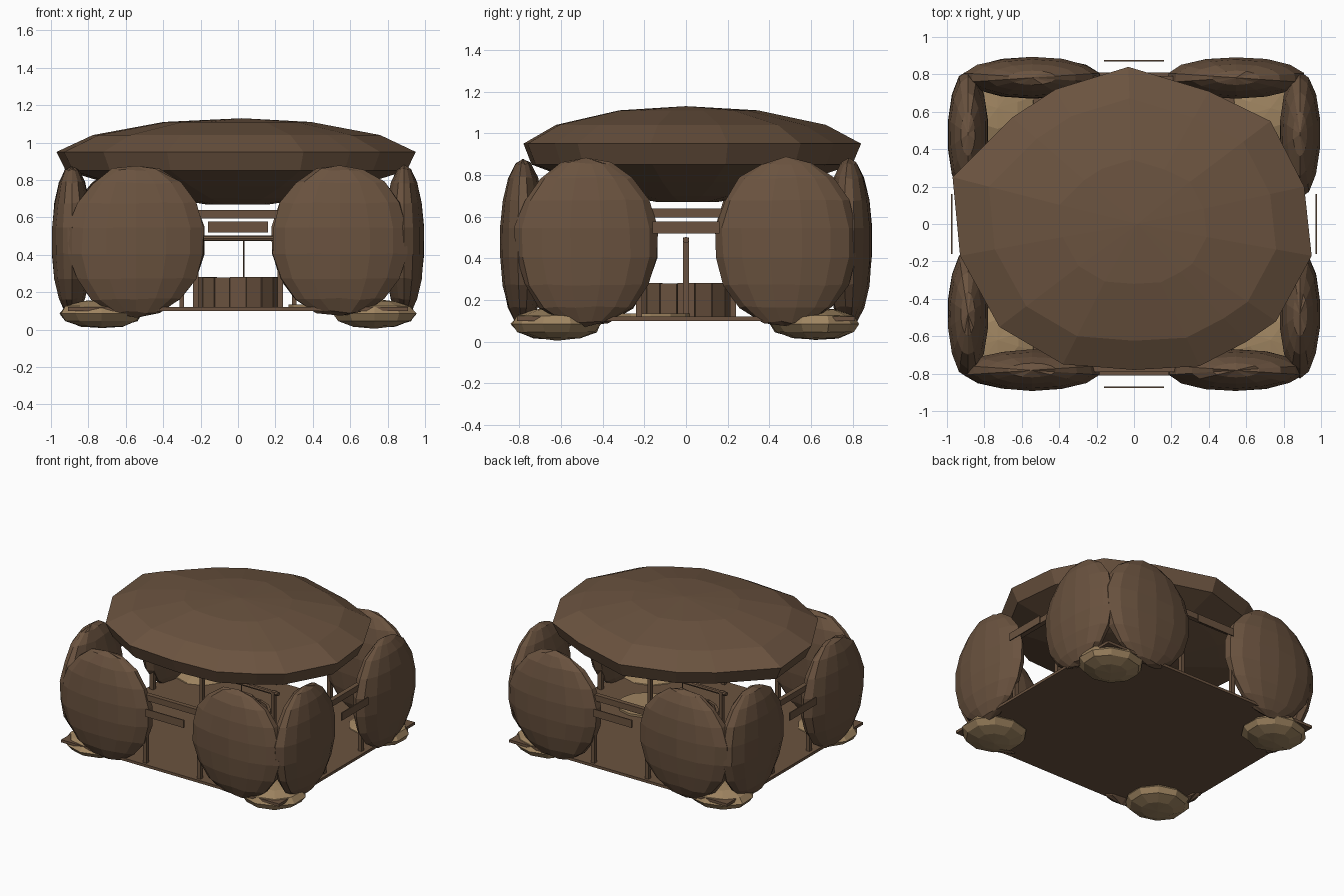
import bpy, bmesh, math, random
from mathutils import Matrix, Vector

if "Cube" in bpy.data.objects:
    bpy.data.objects.remove(bpy.data.objects["Cube"])

random.seed(4)


def material(name, rgb):
    m = bpy.data.materials.new(name)
    m.diffuse_color = (*rgb, 1)
    m.use_nodes = True
    m.node_tree.nodes["Principled BSDF"].inputs["Base Color"].default_value = m.diffuse_color
    return m


BROWN = material("brown_stone", (0.145, 0.086, 0.050))
TAN = material("tan_stone", (0.35, 0.235, 0.12))


def finish(name, bm, mat):
    bmesh.ops.recalc_face_normals(bm, faces=bm.faces)
    me = bpy.data.meshes.new(name)
    bm.to_mesh(me)
    bm.free()
    me.materials.append(mat)
    ob = bpy.data.objects.new(name, me)
    bpy.context.collection.objects.link(ob)
    return ob


def box(name, centre, size, mat=BROWN, turn=0):
    bm = bmesh.new()
    bmesh.ops.create_cube(bm, size=1)
    bmesh.ops.scale(bm, vec=size, verts=bm.verts)
    bmesh.ops.translate(bm, vec=centre, verts=bm.verts)
    bmesh.ops.rotate(bm, cent=(0, 0, 0), matrix=Matrix.Rotation(turn, 3, 'Z'), verts=bm.verts)
    return finish(name, bm, mat)


def stone(name, centre, radii, mat=BROWN, rough=0.02, segs=14, rings=9):
    bm = bmesh.new()
    bmesh.ops.create_uvsphere(bm, u_segments=segs, v_segments=rings, radius=1)
    for v in bm.verts:
        v.co *= 1 + random.uniform(-rough, rough)
        v.co = Vector(c + a * r for c, a, r in zip(centre, v.co, radii))
    return finish(name, bm, mat)


def cylinder(name, a, b, radius, sides=8, mat=BROWN):
    a, b = Vector(a), Vector(b)
    bm = bmesh.new()
    bmesh.ops.create_cone(bm, cap_ends=True, segments=sides, radius1=radius,
                          radius2=radius, depth=(b - a).length)
    rot = (b - a).to_track_quat('Z', 'Y').to_matrix().to_4x4()
    bmesh.ops.transform(bm, matrix=Matrix.Translation((a + b) / 2) @ rot, verts=bm.verts)
    return finish(name, bm, mat)


# Floor slab
box("floor", (0, 0, 0.11), (1.82, 1.62, 0.02))

# Standing wall stones and corner foot stones
for sx in (-1, 1):
    for sy in (-1, 1):
        stone("wall_stone", (sx * 0.545, sy * 0.782, 0.475), (0.375, 0.112, 0.405))
        stone("wall_stone", (sx * 0.888, sy * 0.48, 0.475), (0.11, 0.345, 0.405))
        stone("foot_stone", (sx * 0.73, sy * 0.62, 0.085), (0.23, 0.215, 0.078),
              TAN, 0.04, 10, 6)

# Domed roof stone, lofted from its rim outline
outline = [(-0.97, 0.25), (-0.65, 0.57), (-0.42, 0.72), (-0.03, 0.84), (0.40, 0.71),
           (0.73, 0.55), (0.91, 0.20), (0.95, -0.17), (0.76, -0.52), (0.60, -0.63),
           (0.35, -0.76), (0.0, -0.78), (-0.38, -0.75), (-0.72, -0.55), (-0.93, -0.17)]
levels = [(0.67, 0.18), (0.70, 0.38), (0.765, 0.66), (0.85, 0.95), (0.95, 1.0),
          (1.04, 0.80), (1.11, 0.41)]
bm = bmesh.new()
loops = [[bm.verts.new((x * s, y * s, z)) for x, y in outline] for z, s in levels]
n = len(outline)
for lo, hi in zip(loops, loops[1:]):
    for i in range(n):
        bm.faces.new((lo[i], lo[(i + 1) % n], hi[(i + 1) % n], hi[i]))
bm.faces.new(loops[0])
peak = bm.verts.new((0.02, 0, 1.13))
for i in range(n):
    bm.faces.new((loops[-1][i], loops[-1][(i + 1) % n], peak))
finish("roof_stone", bm, BROWN)

# Doorway frame and hanging plate on each of the four sides
for k in range(4):
    turn = k * math.pi / 2
    frame, plate = (0.87, 0.975) if k % 2 else (0.775, 0.872)
    for s in (-1, 1):
        box("door_post", (s * 0.225, -frame, 0.38), (0.03, 0.03, 0.52), turn=turn)
    box("door_beam", (0, -frame, 0.617), (0.48, 0.035, 0.045), turn=turn)
    box("door_plate", (0, -plate, 0.548), (0.32, 0.008, 0.058), turn=turn)

# Fire pit ringed with upright planks
count = 16
for k in range(count):
    box("pit_plank", (0, -0.212, 0.2), (0.083, 0.02, 0.16 + random.uniform(-0.004, 0.004)),
        turn=2 * math.pi * k / count)
cylinder("pit_bed", (0, 0, 0.12), (0, 0, 0.2), 0.2, count)

# Cooking spit over the pit
for s in (-1, 1):
    box("spit_post", (s * 0.3, 0, 0.31), (0.025, 0.03, 0.38))
cylinder("spit_bar", (-0.34, 0, 0.488), (0.34, 0, 0.488), 0.015)
cylinder("spit_hook", (0.03, 0, 0.2), (0.03, 0, 0.48), 0.004, 6)

# Resting mat on the floor
cylinder("mat", (0.46, -0.17, 0.12), (0.46, -0.17, 0.135), 0.19, 12, TAN)
